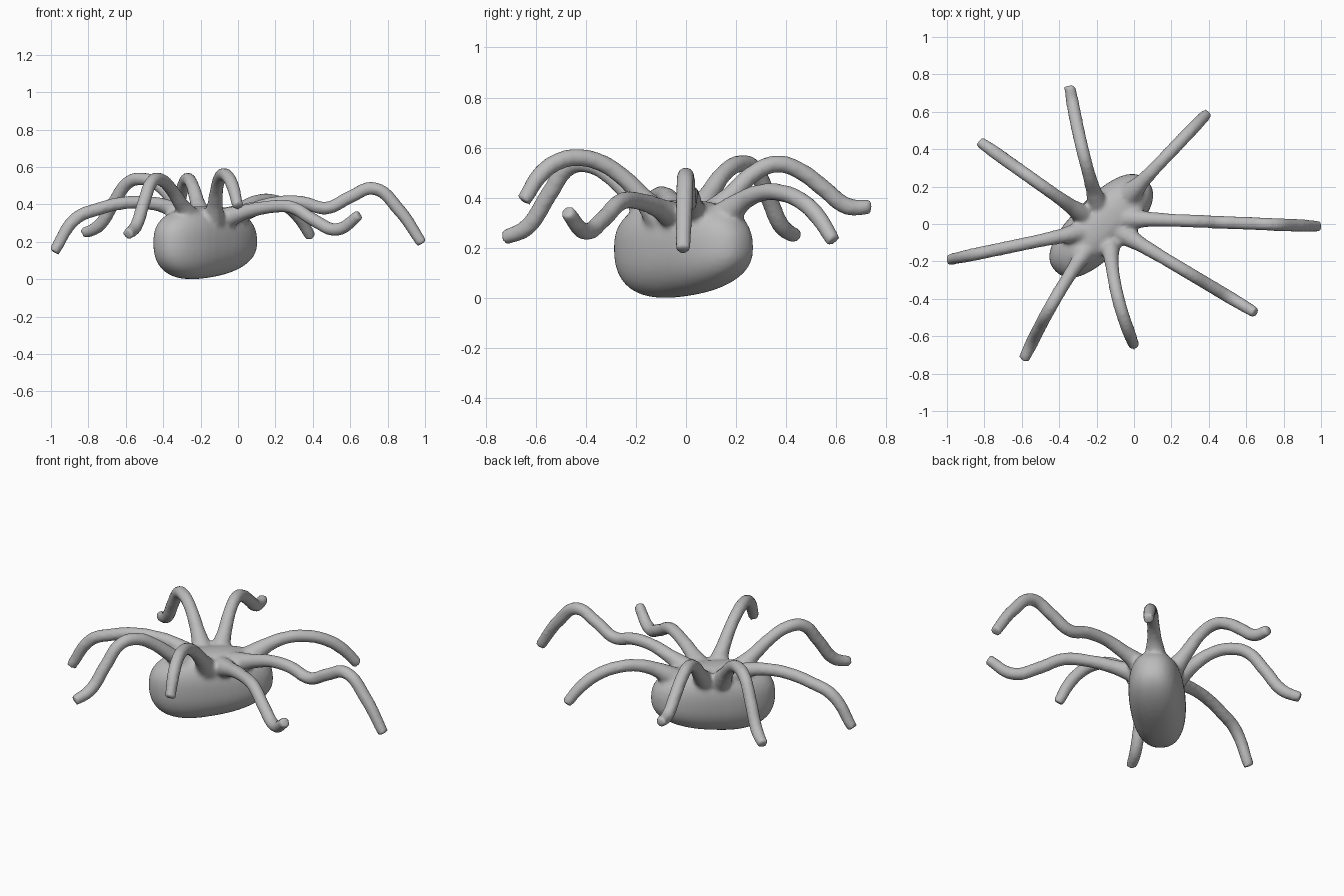
import bpy, bmesh, math
from mathutils import Vector

cube = bpy.data.objects.get("Cube")
if cube:
    bpy.data.objects.remove(cube, do_unlink=True)

# One grey clay colour
clay = bpy.data.materials.new("grey clay")
clay.use_nodes = True
clay.diffuse_color = (0.5, 0.5, 0.5, 1)
clay.node_tree.nodes["Principled BSDF"].inputs["Base Color"].default_value = (0.5, 0.5, 0.5, 1)


def evaluated_mesh(ob):
    return bpy.data.meshes.new_from_object(ob.evaluated_get(bpy.context.evaluated_depsgraph_get()))


def add_leg(bm, root, tip, heights, bow=0):
    """Tube from root to tip in plan, bowed sideways, with evenly spaced heights."""
    root, tip = Vector(root), Vector(tip)
    heading = (tip - root).normalized()
    side = Vector((heading.y, -heading.x))
    curve = bpy.data.curves.new("leg", 'CURVE')
    curve.dimensions = '3D'
    curve.bevel_depth = 1
    curve.bevel_resolution = 3
    curve.resolution_u = 6
    curve.use_fill_caps = True
    points = curve.splines.new('BEZIER').bezier_points
    points.add(len(heights) - 1)
    for i, (point, z) in enumerate(zip(points, heights)):
        t = i / (len(heights) - 1)
        plan = root.lerp(tip, t) + side * bow * math.sin(math.pi * t)
        point.co = (plan.x, plan.y, z)
        point.handle_left_type = point.handle_right_type = 'AUTO'
        point.radius = 0.036
    # Flared root and slimmer tip
    points[0].radius = 0.062
    points[1].radius = 0.041
    points[-1].radius = 0.031
    ob = bpy.data.objects.new("leg", curve)
    bpy.context.collection.objects.link(ob)
    mesh = evaluated_mesh(ob)
    bm.from_mesh(mesh)
    bpy.data.objects.remove(ob, do_unlink=True)
    bpy.data.curves.remove(curve)
    bpy.data.meshes.remove(mesh)


# Body: boxy egg on the diagonal, its belly rising towards the back left
bm = bmesh.new()
bmesh.ops.create_uvsphere(bm, u_segments=40, v_segments=24, radius=1)
diagonal = math.sqrt(0.5)
for v in bm.verts:
    x, y, z = (math.copysign(abs(c) ** 0.82, c) for c in v.co)
    if z < 0:
        z *= 1 - 0.2 * x
    along, across = 0.345 * x, 0.153 * y
    v.co = (-0.175 + (along - across) * diagonal,
            -0.01 + (along + across) * diagonal,
            0.1985 + 0.1916 * z)

# Left leg
add_leg(bm, (-.04, .03), (.985, -.012), (.33, .375, .41, .41, .38, .44, .485, .375, .19))
# Front left leg
add_leg(bm, (-.08, -.04), (.65, -.475), (.32, .36, .385, .385, .315, .265, .345))
# Front leg
add_leg(bm, (-.13, -.10), (0, -.65), (.31, .41, .49, .54, .56, .55, .50, .385), 0.025)
# Front right leg
add_leg(bm, (-.25, -.13), (-.59, -.725), (.32, .40, .48, .53, .525, .41, .28, .24), 0.015)
# Right leg
add_leg(bm, (-.27, -.04), (-.985, -.19), (.33, .39, .41, .405, .375, .325, .145))
# Back right leg
add_leg(bm, (-.26, .04), (-.825, .44), (.32, .42, .50, .535, .52, .41, .285, .245))
# Back leg
add_leg(bm, (-.19, .09), (-.345, .74), (.32, .41, .50, .535, .505, .435, .365, .365), -0.012)
# Back left leg
add_leg(bm, (-.02, .16), (.39, .59), (.33, .39, .42, .42, .395, .335, .225))

raw = bpy.data.meshes.new("raw")
bm.to_mesh(raw)
bm.free()

# Fuse body and legs into one soft, smooth skin
spider = bpy.data.objects.new("spider", raw)
bpy.context.collection.objects.link(spider)
remesh = spider.modifiers.new("fuse", 'REMESH')
remesh.mode = 'VOXEL'
remesh.voxel_size = 0.012
remesh.use_smooth_shade = True
soften = spider.modifiers.new("soften", 'SMOOTH')
soften.factor = 0.5
soften.iterations = 6
skin = evaluated_mesh(spider)
spider.modifiers.clear()
spider.data = skin
bpy.data.meshes.remove(raw)
skin.name = "spider"
skin.materials.clear()
skin.materials.append(clay)
